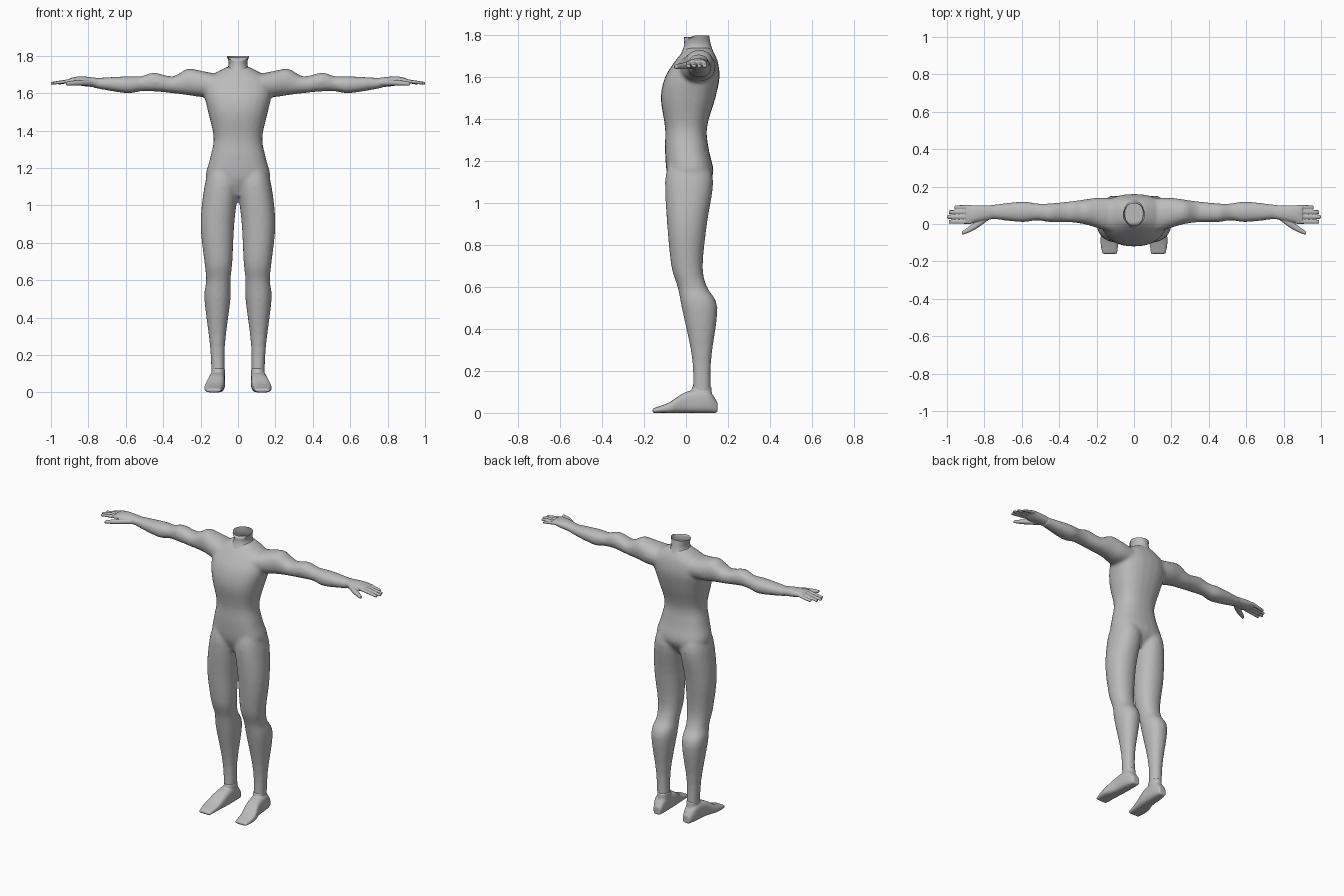
import bpy, bmesh, math

if "Cube" in bpy.data.objects:
    bpy.data.objects.remove(bpy.data.objects["Cube"])

grey = bpy.data.materials.new("plain grey")
grey.use_nodes = True
colour = (0.5, 0.5, 0.5, 1)
grey.diffuse_color = colour
grey.node_tree.nodes["Principled BSDF"].inputs["Base Color"].default_value = colour

SEGMENTS = 24
STEPS = 4
ARM_HEIGHT = 1.65


def rounded(value, power):
    return math.copysign(abs(value) ** (2 / power), value)


def blend(before, start, end, after, u):
    """Smooth curve value between start and end, leaning on their neighbours."""
    leave, arrive = (end - before) / 2, (after - start) / 2
    ease = u * u * (3 - 2 * u)
    v = 1 - u
    return start + (end - start) * ease + leave * u * v * v - arrive * u * u * v


def smooth_sections(rows):
    """Fill in rounded transitions between the key sections."""
    padded = [rows[0], *rows, rows[-1]]
    result = []
    for group in zip(padded, padded[1:], padded[2:], padded[3:]):
        for step in range(STEPS):
            result.append([blend(*values, step / STEPS) for values in zip(*group)])
    return result + [rows[-1]]


def symmetric(rows):
    """Expand height, half width, front, back into a full section."""
    return [(height, -half, half, front, back) for height, half, front, back in rows]


def loft(bm, axis, rows, side=1, power=2.2, lift=0, caps=True):
    """Skin rounded sections; each row is position, then low/high of both cross axes."""
    rings = []
    for t, left, right, low, high in smooth_sections(rows):
        ring = []
        for i in range(SEGMENTS):
            angle = math.tau * i / SEGMENTS
            a = (left + right) / 2 + (right - left) / 2 * rounded(math.cos(angle), power)
            b = (low + high) / 2 + (high - low) / 2 * rounded(math.sin(angle), power)
            x, y, z = {"x": (t, a, b), "y": (a, t, b), "z": (a, b, t)}[axis]
            ring.append(bm.verts.new((x * side, y, z + lift)))
        rings.append(ring)
    faces = []
    for lower, upper in zip(rings, rings[1:]):
        for i in range(SEGMENTS):
            j = (i + 1) % SEGMENTS
            faces.append(bm.faces.new((lower[i], lower[j], upper[j], upper[i])))
    if caps:
        faces += [bm.faces.new(rings[0]), bm.faces.new(rings[-1])]
    bmesh.ops.recalc_face_normals(bm, faces=faces)
    return rings


def finish(bm, name, voxel=None, smoothing=0):
    """Turn the lofts into an object, fusing overlapping ones into one skin."""
    mesh = bpy.data.meshes.new(name)
    bm.to_mesh(mesh)
    bm.free()
    mesh.materials.append(grey)
    for face in mesh.polygons:
        face.use_smooth = True
    obj = bpy.data.objects.new(name, mesh)
    bpy.context.collection.objects.link(obj)
    if voxel:
        fuse = obj.modifiers.new("fuse", "REMESH")
        fuse.mode = "VOXEL"
        fuse.voxel_size = voxel
        fuse.use_smooth_shade = True
        relax = obj.modifiers.new("relax", "SMOOTH")
        relax.factor = 0.5
        relax.iterations = smoothing


# Torso from crotch to neck base: height, half width, front, back
torso = symmetric([
    (1.05, .08, -.05, .07),
    (1.14, .17, -.09, .13),
    (1.25, .15, -.1, .11),
    (1.36, .13, -.1, .1),
    (1.5, .16, -.12, .14),
    (1.6, .18, -.1, .16),
    (1.68, .16, -.05, .15),
    (1.74, .06, 0, .12),
])

# Leg from hip to ankle: height, inner and outer side, front, back
leg = [
    (1.2, .02, .15, -.08, .1),
    (1.1, 0, .18, -.1, .13),
    (.9, .02, .2, -.09, .1),
    (.7, .03, .18, -.07, .08),
    (.6, .04, .17, -.04, .1),
    (.5, .04, .18, -.02, .15),
    (.25, .07, .15, .03, .12),
    (.05, .07, .14, .03, .12),
]

# Arm from inside the chest to the wrist: reach, front, back, bottom, top
arm = [
    (.1, -.05, .14, -.07, .05),
    (.2, -.02, .14, -.07, .07),
    (.27, 0, .13, -.06, .08),
    (.35, .01, .12, -.05, .04),
    (.45, .01, .11, -.04, .06),
    (.52, .02, .11, -.04, .04),
    (.6, .01, .12, -.05, .04),
    (.78, .03, .1, -.02, .03),
]

body = bmesh.new()
loft(body, "z", torso, power=2.4)
for side in (-1, 1):
    loft(body, "z", leg, side)
    loft(body, "x", arm, side, lift=ARM_HEIGHT)
finish(body, "body", .01, 6)

# Open neck collar with a rim that dips at the throat
collar = bmesh.new()
rim = loft(collar, "z", symmetric([
    (1.7, .08, -.03, .14),
    (1.75, .05, -.01, .12),
    (1.8, .06, -.01, .11),
]), power=2, caps=False)[-1]
for vert in rim:
    vert.co.z -= max(0, .04 - vert.co.y) * .6
finish(collar, "neck")

# Foot from heel to toe, with a short ankle rising from it
foot = [
    (.15, .08, .13, 0, .05),
    (.1, .07, .15, 0, .11),
    (0, .07, .16, 0, .1),
    (-.08, .08, .18, 0, .05),
    (-.16, .09, .17, 0, .02),
]
ankle = [(.03, .07, .14, .02, .13), (.13, .07, .14, .03, .12)]

# Palm and thumb from wrist outward, laid out like the arm
palm = [(.74, .03, .1, -.02, .03), (.84, .01, .1, -.01, .04), (.9, 0, .1, .01, .03)]
thumb = [(.78, .02, .06, -.01, .02), (.85, -.03, .01, -.01, .02), (.92, -.06, -.04, -.01, .01)]

for side, word in ((1, "left"), (-1, "right")):
    bm = bmesh.new()
    loft(bm, "y", foot, side, power=3)
    loft(bm, "z", ankle, side)
    finish(bm, word + "_foot", .006, 3)

    bm = bmesh.new()
    loft(bm, "x", palm, side, lift=ARM_HEIGHT)
    loft(bm, "x", thumb, side, lift=ARM_HEIGHT)
    # Four fingers, the second one longest
    for i in range(4):
        y = .012 + .026 * i
        tip = 1 - .01 * (i - 1) ** 2
        loft(bm, "x", [
            (.87, y - .012, y + .012, .01, .03),
            (tip, y - .01, y + .01, -.005, .01),
        ], side, lift=ARM_HEIGHT)
    finish(bm, word + "_hand", .004, 2)
